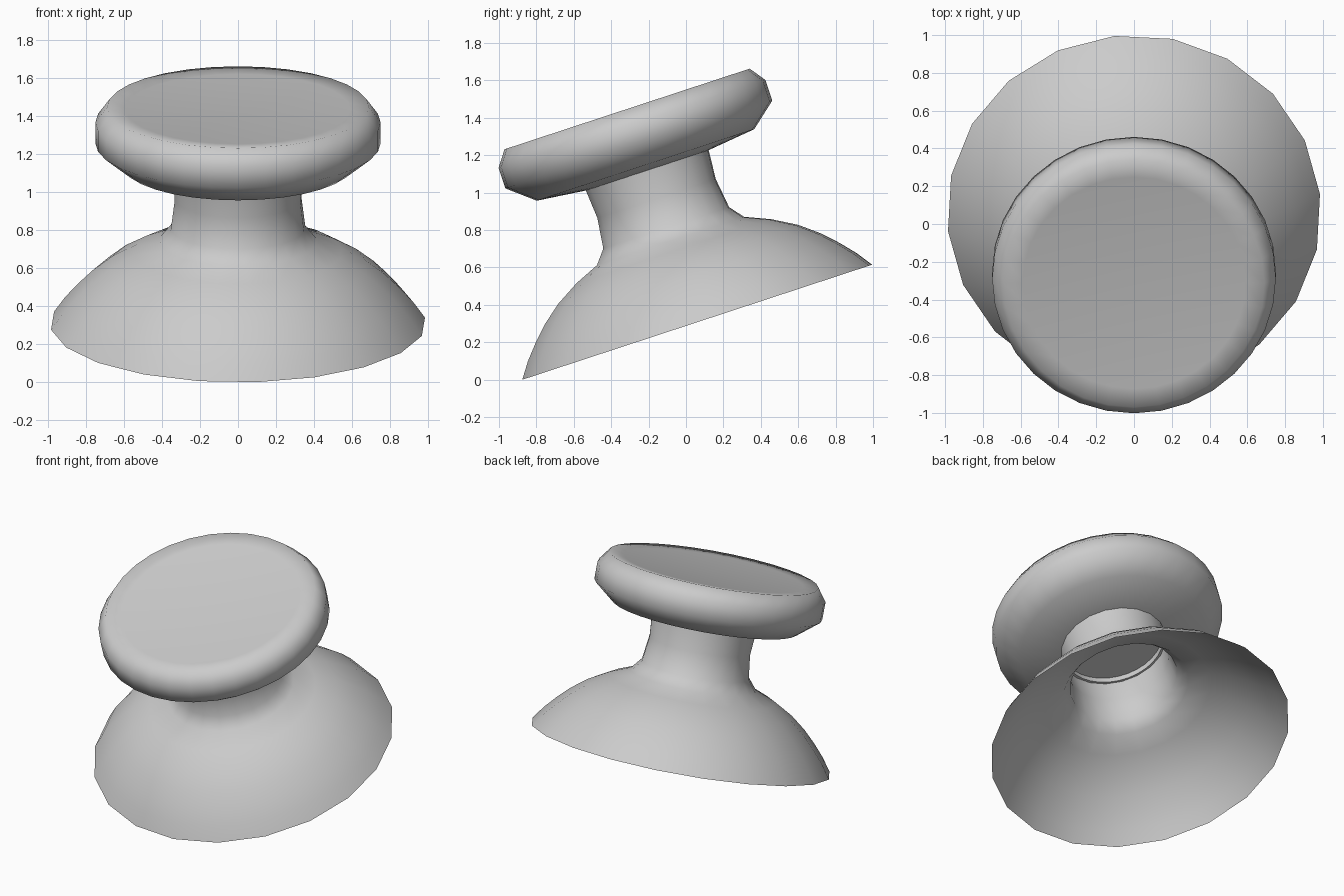
import bpy, bmesh
from math import sin, cos, pi, radians
from mathutils import Matrix

if "Cube" in bpy.data.objects:
    bpy.data.objects.remove(bpy.data.objects["Cube"])

# Shared tilted axis: origin at the rim centre, leaning toward the front
TILT = Matrix.Translation((0, 0.06, 0.307)) @ Matrix.Rotation(radians(18.2), 4, 'X')


def lathe(name, profile, sides, offset=0.0, sharp=60):
    """Revolve (radius, height) points; radius 0 makes a closing pole."""
    bm = bmesh.new()
    rings = []
    for r, h in profile:
        if r == 0:
            rings.append([bm.verts.new((0, 0, h))] * sides)
        else:
            angles = [offset + 2 * pi * i / sides for i in range(sides)]
            rings.append([bm.verts.new((r * cos(a), r * sin(a), h)) for a in angles])
    for low, high in zip(rings, rings[1:]):
        for i in range(sides):
            j = (i + 1) % sides
            corners = [low[i], low[j], high[j], high[i]]
            bm.faces.new(list(dict.fromkeys(corners)))
    bm.transform(TILT)
    mesh = bpy.data.meshes.new(name)
    bm.to_mesh(mesh)
    bm.free()
    obj = bpy.data.objects.new(name, mesh)
    bpy.context.collection.objects.link(obj)
    bpy.context.view_layer.objects.active = obj
    obj.select_set(True)
    bpy.ops.object.shade_smooth_by_angle(angle=radians(sharp))
    obj.select_set(False)
    return obj


# Open hollow dome flowing into the waisted neck
lathe("dome_and_neck", [
    (0.99, 0.0), (0.93, 0.085), (0.86, 0.165), (0.78, 0.245), (0.68, 0.325),
    (0.55, 0.4), (0.416, 0.457), (0.356, 0.531), (0.335, 0.696), (0.348, 0.86),
], 20, radians(6))

# Round cap: recessed underside, bevelled edge, shallow dished top
lathe("cap", [
    (0, 0.89), (0.33, 0.89), (0.33, 0.853), (0.612, 0.885), (0.751, 1.0),
    (0.751, 1.116), (0.69, 1.2), (0.59, 1.19), (0, 1.18),
], 32)
